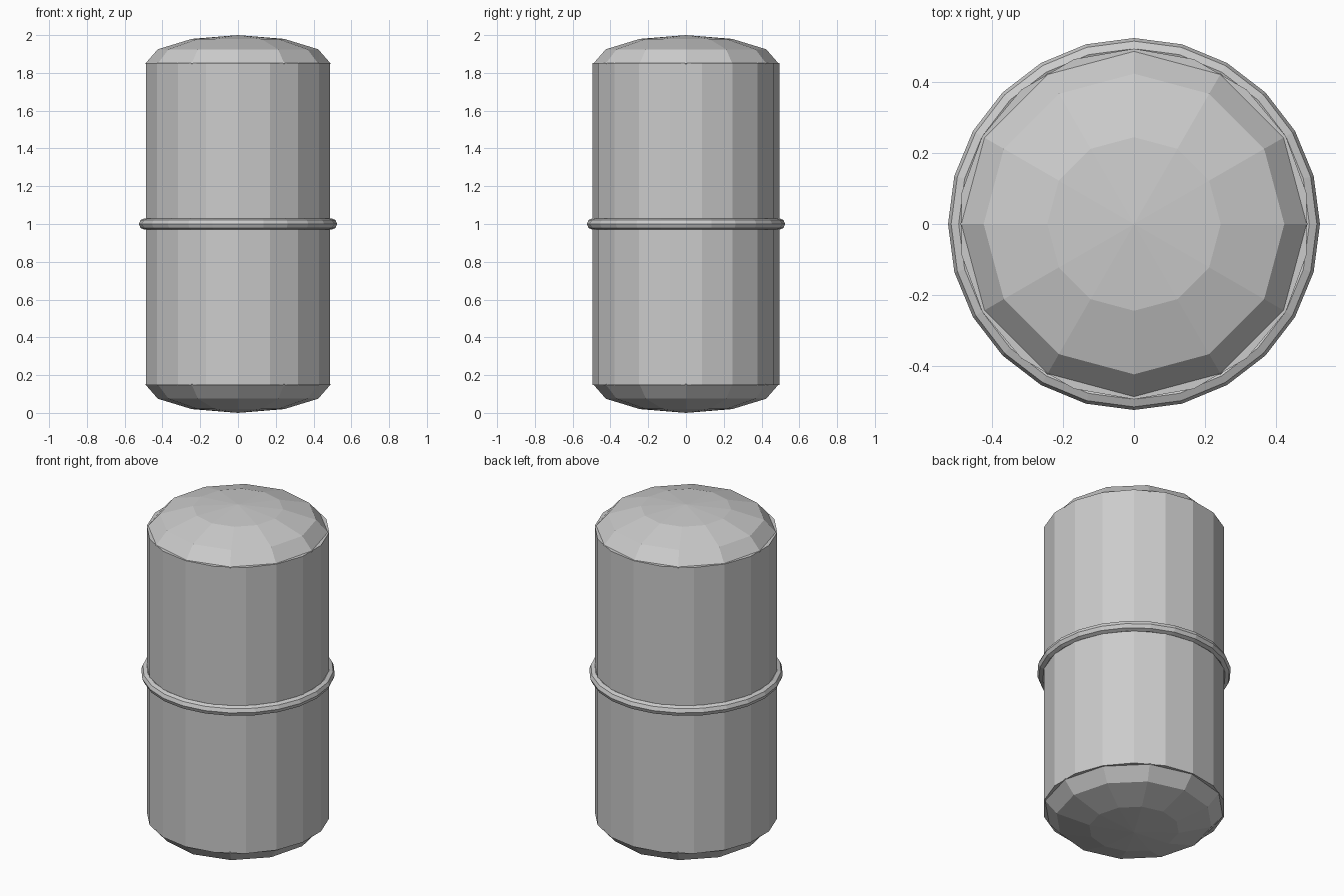
import bpy

old = bpy.data.objects.get("Cube")
if old:
    bpy.data.objects.remove(old, do_unlink=True)

# Single plain grey for every part
grey = bpy.data.materials.new("light grey")
grey.use_nodes = True
colour = (0.6, 0.6, 0.6, 1)
grey.diffuse_color = colour
grey.node_tree.nodes["Principled BSDF"].inputs["Base Color"].default_value = colour

HEIGHT = 2.0
CAP_HEIGHT = 0.15
BODY_RADIUS = 0.495
CAP_RADIUS = 0.49


def finish(name):
    obj = bpy.context.object
    obj.name = name
    obj.data.name = name
    obj.data.materials.append(grey)
    bpy.ops.object.shade_flat()
    return obj


# Straight faceted body, with a corner on the front and back
bpy.ops.mesh.primitive_cylinder_add(
    vertices=18, radius=BODY_RADIUS, depth=HEIGHT - 2 * CAP_HEIGHT + 0.006,
    location=(0, 0, HEIGHT / 2))
finish("body")

# Flattened low-poly domes closing both ends
for name, z in (("bottom_cap", CAP_HEIGHT), ("top_cap", HEIGHT - CAP_HEIGHT)):
    bpy.ops.mesh.primitive_uv_sphere_add(
        segments=12, ring_count=6, radius=1, location=(0, 0, z))
    cap = finish(name)
    cap.scale = (CAP_RADIUS, CAP_RADIUS, CAP_HEIGHT)

# Thin band around the middle
bpy.ops.mesh.primitive_torus_add(
    major_segments=24, minor_segments=8, major_radius=BODY_RADIUS,
    minor_radius=0.03, location=(0, 0, HEIGHT / 2))
finish("middle_band")
